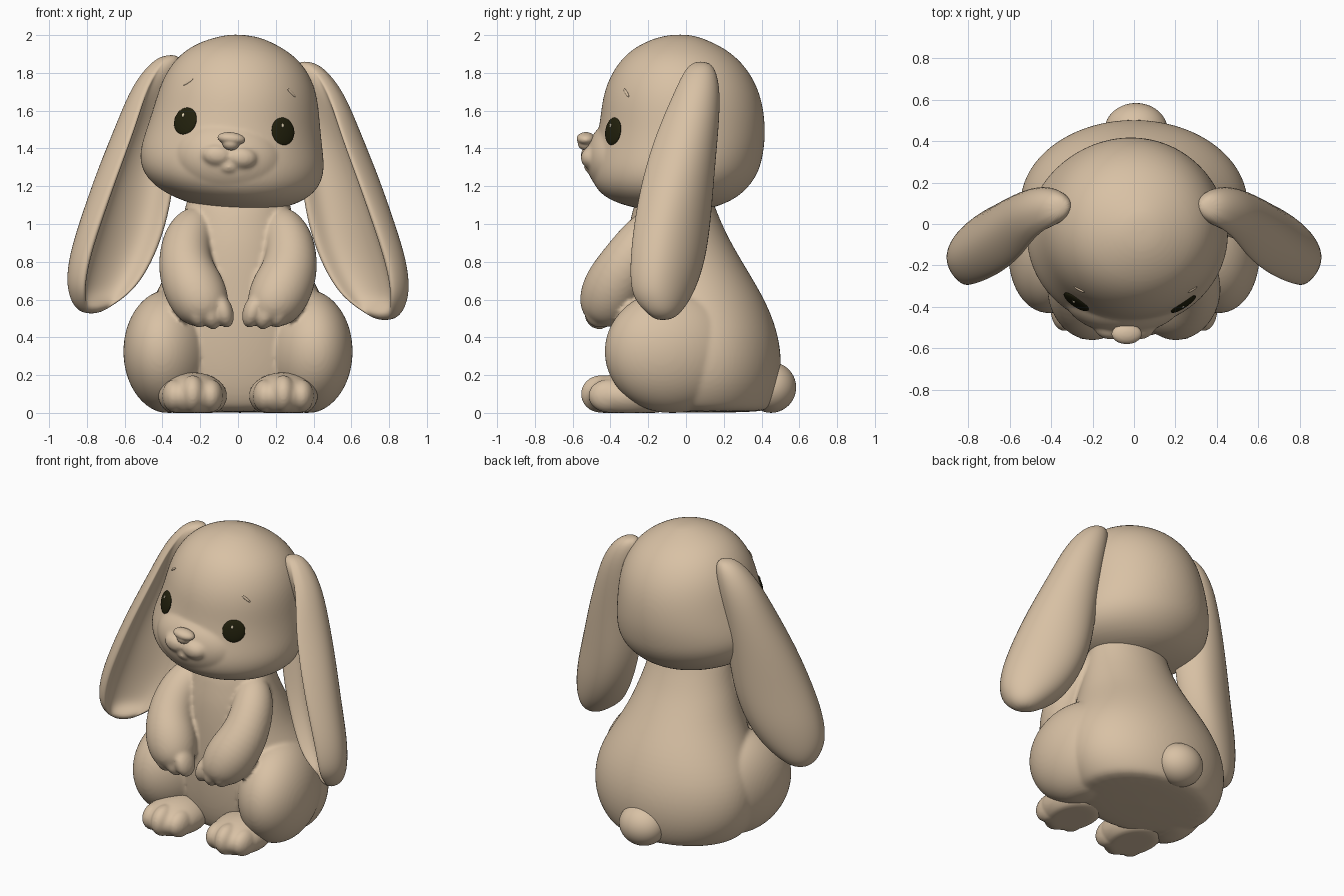
import bpy, bmesh
from math import sin, cos, pi, radians
from mathutils import Vector, Matrix

if "Cube" in bpy.data.objects:
    bpy.data.objects.remove(bpy.data.objects["Cube"], do_unlink=True)


def material(name, color):
    m = bpy.data.materials.new(name)
    m.use_nodes = True
    m.diffuse_color = (*color, 1)
    bsdf = m.node_tree.nodes["Principled BSDF"]
    bsdf.inputs["Base Color"].default_value = (*color, 1)
    bsdf.inputs["Roughness"].default_value = 0.7
    return m


FUR = material("tan fur", (0.69, 0.535, 0.375))
DARK = material("eye black", (0.016, 0.015, 0.004))
GLINT = material("eye glint", (0.75, 0.65, 0.45))


def finish(name, bm, mat, subdiv=2):
    bmesh.ops.recalc_face_normals(bm, faces=bm.faces)
    for f in bm.faces:
        f.smooth = True
    mesh = bpy.data.meshes.new(name)
    bm.to_mesh(mesh)
    bm.free()
    mesh.materials.append(mat)
    ob = bpy.data.objects.new(name, mesh)
    bpy.context.collection.objects.link(ob)
    sub = ob.modifiers.new("subdivision", "SUBSURF")
    sub.levels = sub.render_levels = subdiv
    return ob


def loft(name, rings, mat=FUR):
    bm = bmesh.new()
    loops = [[bm.verts.new(p) for p in ring] for ring in rings]
    for a, b in zip(loops, loops[1:]):
        n = len(a)
        for i in range(n):
            bm.faces.new((a[i], a[(i + 1) % n], b[(i + 1) % n], b[i]))
    bm.faces.new(loops[0])
    bm.faces.new(loops[-1])
    return finish(name, bm, mat)


def stack(name, profile, cx=0, n=28):
    """Loft of upright ellipses given as (z, half width, front y, back y)."""
    angles = [2 * pi * i / n for i in range(n)]
    return loft(name, [[(cx + rx * cos(a), (f + b) / 2 + (b - f) / 2 * sin(a), z)
                        for a in angles] for z, rx, f, b in profile])


def limb(name, path, n=20):
    """Round tube through (x, y, z, radius) points."""
    rings = []
    for i, p in enumerate(path):
        a, b = path[max(i - 1, 0)], path[min(i + 1, len(path) - 1)]
        q = (Vector(b[:3]) - Vector(a[:3])).to_track_quat("Z", "Y")
        rings.append([Vector(p[:3]) + q @ Vector((p[3] * cos(2 * pi * k / n), p[3] * sin(2 * pi * k / n), 0))
                      for k in range(n)])
    return loft(name, rings)


def ball(name, center, radii, rot=Matrix(), mat=FUR):
    bm = bmesh.new()
    bmesh.ops.create_uvsphere(bm, u_segments=28, v_segments=16, radius=1)
    bm.transform(Matrix.Translation(center) @ rot.to_4x4() @ Matrix.Diagonal((*radii, 1)))
    for v in bm.verts:
        v.co.z = max(v.co.z, 0)
    return finish(name, bm, mat, 1)


def fuse(name, parts, voxel, smooth):
    """Join parts into one continuous soft skin."""
    bpy.ops.object.select_all(action="DESELECT")
    for p in parts:
        p.select_set(True)
    bpy.context.view_layer.objects.active = parts[0]
    bpy.ops.object.join()
    ob = parts[0]
    ob.name = name
    rm = ob.modifiers.new("skin", "REMESH")
    rm.mode, rm.voxel_size, rm.use_smooth_shade = "VOXEL", voxel, True
    sm = ob.modifiers.new("soften", "SMOOTH")
    sm.factor, sm.iterations = 0.5, smooth
    return ob


# Body: torso, thighs, arms and fingers in one skin
parts = [stack("torso", [
    (0, .40, -.2, .41), (.03, .465, -.26, .455), (.15, .54, -.3, .5), (.3, .56, -.32, .51),
    (.45, .535, -.33, .482), (.6, .455, -.33, .42), (.75, .375, -.33, .33), (.9, .33, -.32, .24),
    (1.0, .30, -.3, .192), (1.1, .28, -.28, .15), (1.2, .25, -.22, .12)])]
for s in (-1, 1):
    turn = Matrix.Rotation(s * radians(12), 3, "Z")
    parts.append(ball("thigh", (s * .363, -.07, .325), (.24, .37, .33), turn))
    parts.append(limb("arm", [(s * x, y, z, r) for x, y, z, r in [
        (.19, -.1, 1.05, .05), (.22, -.14, 1.01, .11), (.275, -.23, .91, .137), (.285, -.32, .78, .152),
        (.24, -.385, .67, .168), (.185, -.425, .57, .152), (.155, -.44, .51, .115), (.145, -.45, .47, .06)]]))
    for x, z in ((.078, .54), (.15, .53), (.225, .54)):
        tilt = Matrix.Rotation(s * radians(18), 3, "Y")
        parts.append(ball("finger", (s * x, -.46, z), (.052, .08, .092), tilt))
fuse("body", parts, .012, 6)

# Feet with three shallow toes each
for s, side in ((-1, "right"), (1, "left")):
    foot = [ball("sole", (s * .24, -.3, .09), (.185, .24, .125))]
    for dx, y in ((-.095, -.41), (0, -.45), (.095, -.41)):
        foot.append(ball("toe", (s * .24 + dx, y, .09 if dx else .1), (.068, .108, .088 if dx else .1)))
    fuse(side + "_foot", foot, .01, 5)

ball("tail", (.01, .45, .135), (.155, .135, .135))

# Head, built upright and then tilted a little to one side
CX = -.014
PIVOT = Matrix.Translation((CX, 0, 1.5))
TILT = PIVOT @ Matrix.Rotation(radians(6), 4, "Y") @ PIVOT.inverted()
head = stack("head", [
    (1.07, .08, -.15, .05), (1.085, .2, -.27, .14), (1.13, .35, -.42, .26), (1.2, .45, -.492, .34),
    (1.28, .49, -.51, .39), (1.36, .492, -.5, .41), (1.45, .472, -.476, .422), (1.55, .45, -.457, .42),
    (1.65, .432, -.447, .405), (1.75, .405, -.42, .37), (1.85, .35, -.365, .305), (1.93, .262, -.285, .21),
    (1.985, .135, -.17, .09), (2.003, .05, -.08, .02)], cx=CX)
bpy.context.view_layer.update()
skull = head.evaluated_get(bpy.context.evaluated_depsgraph_get())


def on_face(x, z):
    """Point on the face and a rotation whose y axis runs into it."""
    _, p, n, _ = skull.ray_cast((x, -2, z), (0, 1, 0))
    return p.copy(), (-n).to_track_quat("Y", "Z").to_matrix()


spots = [(s, side, on_face(CX - .008 + s * .26, 1.517), on_face(CX + s * .275, 1.725))
         for s, side in ((-1, "right"), (1, "left"))]
tilted = []
for s, side, (p, r), (brow, brow_r) in spots:
    tilted.append(ball(side + "_eye", p, (.072, .016, .074), r, DARK))
    tilted.append(ball(side + "_eye_glint", p + r @ Vector((-.012, -.0145, .028)), (.008, .005, .011), r, GLINT))
    # Short brow ridge sloping outward
    slope = Matrix.Rotation(s * radians(38), 3, "Y")
    tilted.append(ball(side + "_brow", brow, (.034, .006, .008), brow_r @ slope))

# Small nose over a soft muzzle with two pads and a lip
nose = [ball("bridge", (-.03, -.53, 1.45), (.075, .05, .034)),
        ball("tip", (-.03, -.53, 1.425), (.046, .044, .038))]
tilted.append(fuse("nose", nose, .006, 5))
muzzle = [ball("snout", (-.03, -.34, 1.345), (.3, .192, .21))]
muzzle += [ball("pad", (-.03 + s * .064, -.498, 1.355), (.084, .06, .06)) for s in (-1, 1)]
muzzle.append(ball("lip", (-.03, -.505, 1.3), (.05, .036, .032)))
tilted.append(fuse("head", [head] + muzzle, .011, 6))
for ob in tilted:
    ob.matrix_world = TILT

# Hanging ears: rounded back, rolled rim and hollow front
BACK = [(1, 0), (.87, -.5), (.5, -.87), (0, -1), (-.5, -.87), (-.87, -.5), (-1, 0)]
CUP = [(-.98, .5), (-.88, .8), (-.75, .7), (-.66, .25), (-.38, .02), (0, -.05)]
CUP += [(-u, v) for u, v in CUP[-2::-1]]
EAR = [  # z, centre x, centre y, half width, half thickness, hollow amount
    (1.86, .355, .08, .03, .03, 0), (1.83, .375, .075, .085, .085, 0), (1.7, .435, .06, .135, .125, .3),
    (1.5, .485, .02, .168, .155, .85), (1.25, .555, -.025, .213, .165, 1), (1.0, .617, -.055, .25, .16, 1),
    (.8, .682, -.08, .248, .153, 1), (.66, .727, -.105, .21, .138, 1), (.585, .752, -.115, .16, .117, .9),
    (.53, .77, -.12, .11, .09, .1), (.49, .78, -.12, .045, .04, 0)]
for s, side, lift in ((-1, "right", .035), (1, "left", 0)):
    wide, front = Vector((s * .82, -.57, 0)), Vector((-s * .57, -.82, 0))
    rings = []
    for z, cx, cy, w, t, d in EAR:
        c = Vector((s * cx, cy, z + lift))
        front_half = [(u, v * d + (1 - d) * (1 - u * u) ** .5 * .9) for u, v in CUP]
        rings.append([c + wide * u * w + front * v * t for u, v in BACK + front_half])
    loft(side + "_ear", rings)
